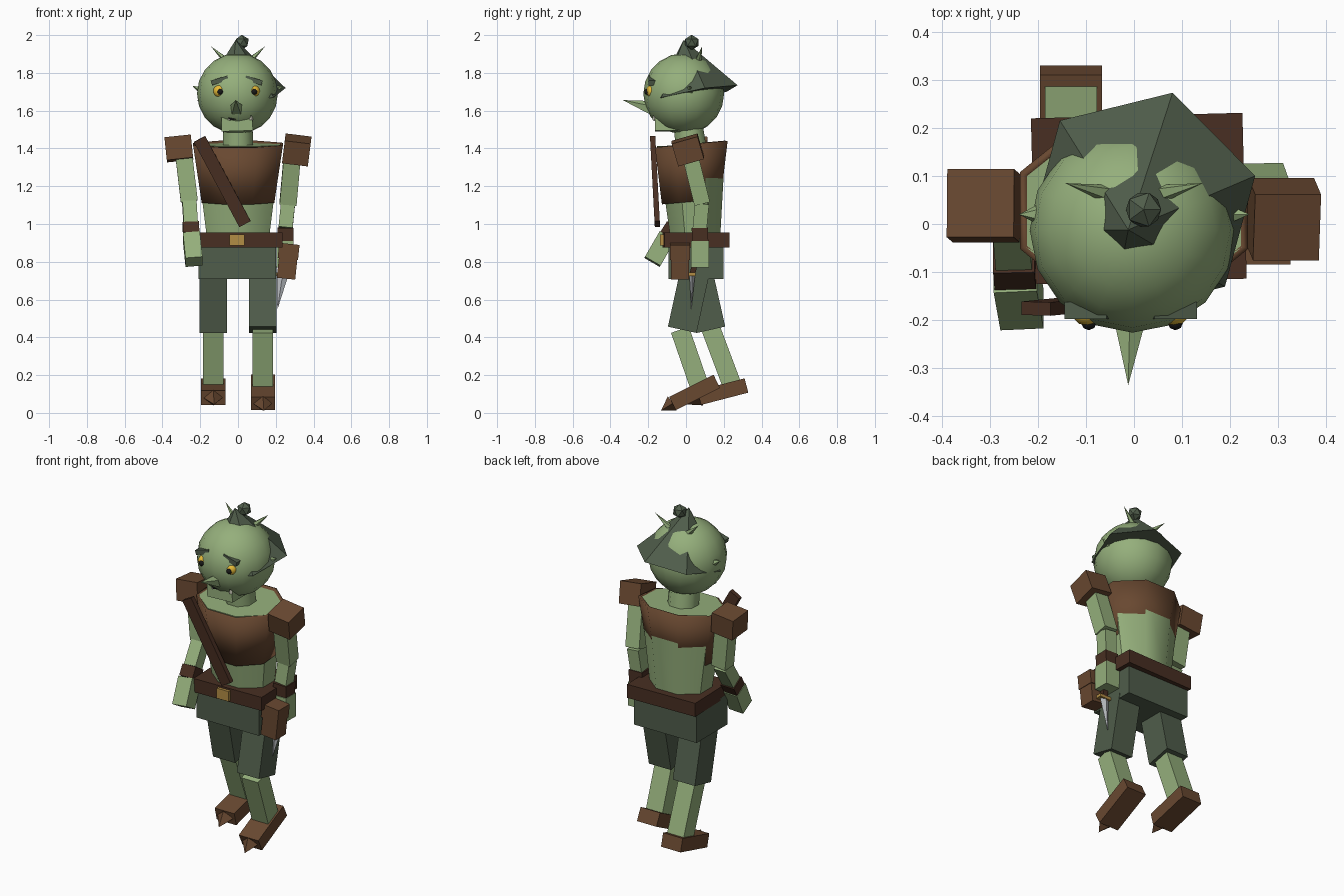
import bpy, math
from mathutils import Vector, Matrix, Euler

if "Cube" in bpy.data.objects:
    bpy.data.objects.remove(bpy.data.objects["Cube"])


def material(name, rgb):
    m = bpy.data.materials.new(name)
    m.diffuse_color = (*rgb, 1)
    m.use_nodes = True
    m.node_tree.nodes["Principled BSDF"].inputs["Base Color"].default_value = m.diffuse_color
    return m


SKIN = material("skin", (.30, .43, .20))
LEATHER = material("leather", (.14, .065, .03))
DARK = material("dark_leather", (.065, .028, .016))
CLOTH = material("cloth", (.08, .11, .07))
GOLD = material("gold", (.45, .27, .06))
YELLOW = material("eye_yellow", (.8, .5, .04))
BLACK = material("black", (.01, .01, .01))
STEEL = material("steel", (.5, .52, .55))
IVORY = material("ivory", (.8, .78, .65))


def frame(a, b):
    """Matrix at the middle of a-b with local z along it and local x near world x."""
    a, b = Vector(a), Vector(b)
    z = (b - a).normalized()
    ref = Vector((1, 0, 0)) if abs(z.x) < .8 else Vector((0, 1, 0))
    y = z.cross(ref).normalized()
    x = y.cross(z)
    m = Matrix((x, y, z)).transposed().to_4x4()
    return Matrix.Translation((a + b) / 2) @ m, (b - a).length


def finish(name, mat, matrix, smooth=None):
    o = bpy.context.object
    o.name = name
    o.data.transform(matrix)
    o.data.materials.append(mat)
    if smooth:
        bpy.ops.object.shade_smooth_by_angle(angle=math.radians(smooth))
    return o


def box(name, mat, centre, size, rot=(0, 0, 0)):
    bpy.ops.mesh.primitive_cube_add(size=1)
    r = Euler([math.radians(d) for d in rot]).to_matrix().to_4x4()
    return finish(name, mat, Matrix.Translation(centre) @ r @ Matrix.Diagonal((*size, 1)))


def beam(name, mat, a, b, wx, wy):
    bpy.ops.mesh.primitive_cube_add(size=1)
    m, length = frame(a, b)
    return finish(name, mat, m @ Matrix.Diagonal((wx, wy, length, 1)))


def cone(name, mat, a, b, r1, r2=0, sides=6, squash=1, spin=0, cap='NGON', smooth=None):
    m, length = frame(a, b)
    bpy.ops.mesh.primitive_cone_add(vertices=sides, radius1=r1, radius2=r2,
                                    depth=length, end_fill_type=cap)
    return finish(name, mat, m @ Matrix.Diagonal((1, squash, 1, 1))
                  @ Matrix.Rotation(math.radians(spin), 4, 'Z'), smooth)


def ball(name, mat, centre, r, seg=12, rings=8):
    bpy.ops.mesh.primitive_uv_sphere_add(segments=seg, ring_count=rings, radius=r)
    return finish(name, mat, Matrix.Translation(centre), 80)


# Head and face
ball("head", SKIN, (-.003, -.012, 1.69), .214, 16, 10)
cone("neck", SKIN, (0, .03, 1.38), (0, .01, 1.53), .088, .083, 8, 1, 22.5, smooth=50)
box("jaw", SKIN, (-.005, -.10, 1.53), (.165, .13, .075), (0, -2, 0))
box("mouth", BLACK, (.01, -.155, 1.568), (.12, .04, .018), (0, -12, 0))
for x, h in ((-.045, .025), (.07, .035)):
    cone("tooth", IVORY, (x, -.168, 1.55), (x, -.168, 1.55 + h), .011, 0, 4)
cone("nose", SKIN, (-.008, -.175, 1.61), (-.012, -.335, 1.656), .042, 0, 5)
for side, x in ((-1, -.097), (1, .083)):
    ball("eye", YELLOW, (x, -.178, 1.703), .034)
    ball("pupil", BLACK, (x + .003, -.205, 1.70), .016, 8, 6)
    box("brow", CLOTH, (x, -.18, 1.76), (.092, .035, .026), (0, side * 17, 0))
    cone("side_ear", SKIN, (side * .17, .02, 1.70), (side * .24, .02, 1.73), .035, 0, 5)
    cone("long_ear", SKIN, (side * .045, .06, 1.85), (side * .143, .085, 1.94), .022, 0, 5)

# Hat: six-sided cone leaning forward, with a bobble
cone("hat", CLOTH, (.0175, .0425, 1.685), (-.012, -.012, 1.975), .244, 0, 6, 1, -15)
bpy.ops.mesh.primitive_ico_sphere_add(subdivisions=1, radius=.041)
finish("hat_bobble", CLOTH, Matrix.Translation((.02, .03, 1.961)))

# Torso, vest and chest strap
cone("torso", SKIN, (0, .05, .93), (0, .028, 1.42), .178, .245, 8, .8, 22.5, smooth=50)
vest = cone("vest", LEATHER, (0, .028, 1.118), (0, .028, 1.422), .208, .257, 8, .81, 22.5,
            'NOTHING', 50)
for v in vest.data.vertices:
    v.co.z += (v.co.y - .028) * .09
mod = vest.modifiers.new("thickness", 'SOLIDIFY')
mod.thickness = .016
beam("chest_strap", DARK, (-.204, -.176, 1.45), (.037, -.152, 1.0), .068, .028)

# Belt, buckle, hips
box("belt", DARK, (.01, .053, .915), (.44, .345, .08), (0, 0, 1.5))
box("buckle", GOLD, (-.005, -.127, .915), (.078, .02, .06))
box("hips", CLOTH, (-.003, .053, .80), (.41, .29, .18))

# Legs: (side, thigh top, knee, ankle, heel, shoe front, toe tip)
legs = (
    ("left", -.131, (.06, .76), (.132, .44), (.13, .45), (.25, .13),
     (.32, .145), (.07, .08), (-.00, .045)),
    ("right", .132, (.05, .76), (-.02, .44), (-.032, .44), (.075, .13),
     (.163, .167), (-.072, .05), (-.132, .012)),
)
for side, x, top, knee, shin, ankle, heel, front, tip in legs:
    beam(side + "_thigh", CLOTH, (x, *top), (x, *knee), .145, .155)
    beam(side + "_shin", SKIN, (x, *shin), (x, *ankle), .108, .1)
    beam(side + "_shoe", LEATHER, (x, *heel), (x, *front), .128, .078)
    cone(side + "_toe", LEATHER, (x, *front), (x + .005, *tip), .05, 0, 4, .9)

# Arms: shoulder, elbow, wrist, cuff end, hand end
arms = (
    ("left", (-.29, .035, 1.39), (-.258, .025, 1.12), (-.25, -.065, .99),
     (-.247, -.10, .935), (-.233, -.178, .80)),
    ("right", (.29, .015, 1.39), (.265, .085, 1.11), (.252, .073, .98),
     (.25, .075, .91), (.25, .073, .77)),
)
for side, shoulder, elbow, wrist, cuff, hand in arms:
    beam(side + "_upper_arm", SKIN, shoulder, elbow, .09, .085)
    beam(side + "_forearm", SKIN, elbow, wrist, .075, .075)
    beam(side + "_cuff", DARK, wrist, cuff, .086, .086)
    beam(side + "_hand", SKIN, cuff, hand, .09, .095)
box("left_shoulder_pad", LEATHER, (-.313, .038, 1.40), (.14, .142, .122), (-5, -6, 0))
box("right_shoulder_pad", LEATHER, (.311, .01, 1.392), (.138, .142, .125), (16, 7, 0))

# Belt pouch
box("pouch", LEATHER, (.263, -.032, .795), (.098, .094, .17), (0, 6, 0))
box("pouch_flap", LEATHER, (.268, -.032, .855), (.108, .104, .08), (0, 6, 0))

# Dagger held in the right hand
beam("dagger_grip", DARK, (.25, .05, .80), (.24, .035, .74), .03, .03)
box("dagger_guard", GOLD, (.238, .033, .735), (.08, .035, .018))
cone("dagger_blade", STEEL, (.236, .033, .73), (.208, .028, .545), .03, 0, 4, .5)
